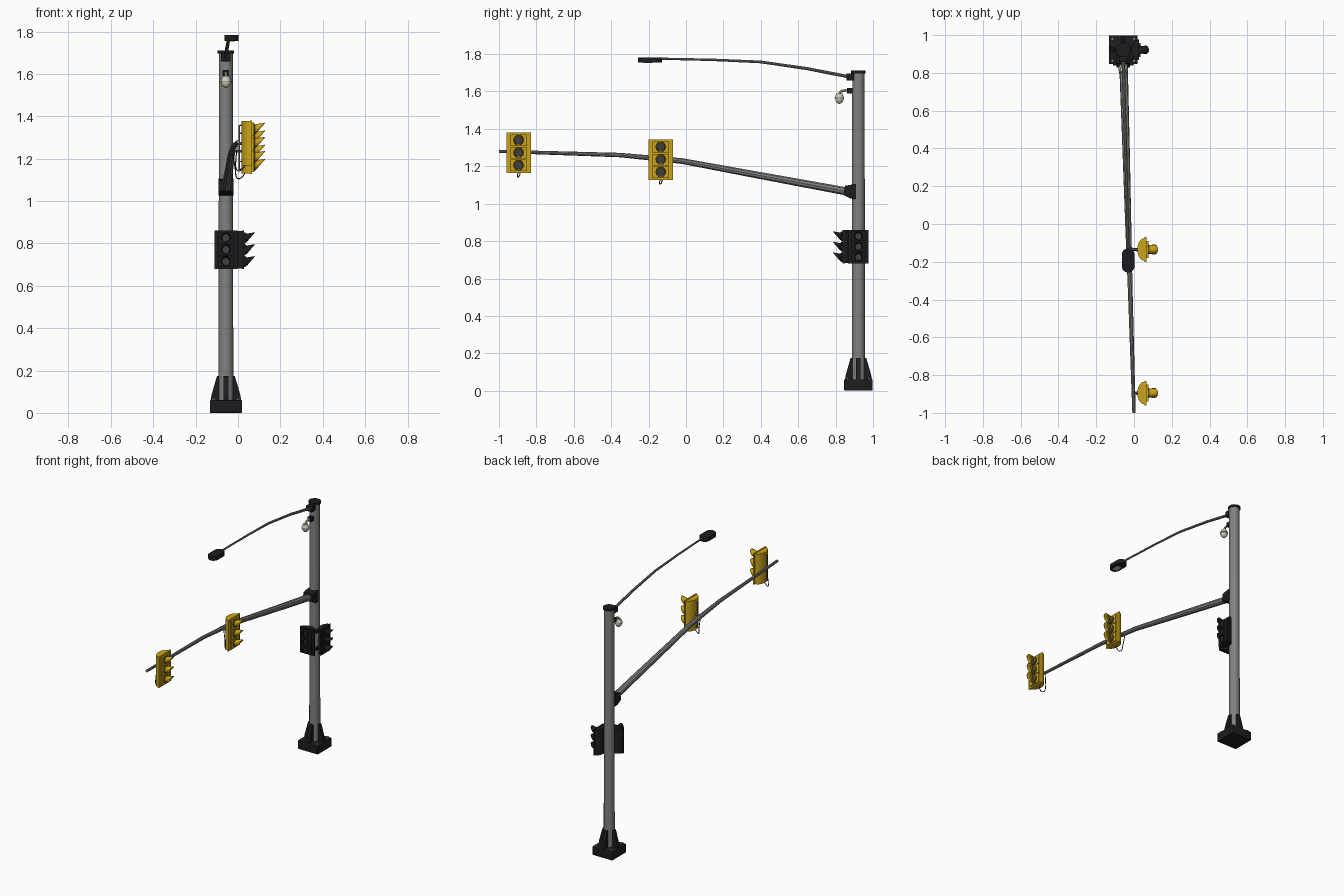
import bpy, bmesh
from math import pi, sin, cos, radians
from mathutils import Matrix, Vector

cube = bpy.data.objects.get("Cube")
if cube:
    bpy.data.objects.remove(cube, do_unlink=True)


def material(name, r, g, b):
    m = bpy.data.materials.new(name)
    m.use_nodes = True
    m.diffuse_color = (r, g, b, 1)
    m.node_tree.nodes["Principled BSDF"].inputs["Base Color"].default_value = (r, g, b, 1)
    return m


STEEL = material("steel", .22, .22, .22)
BLACK = material("black_paint", .012, .012, .013)
YELLOW = material("yellow_paint", .6, .37, .01)
LENS = material("dark_lens", .05, .05, .055)
CREAM = material("cream", .6, .58, .46)
PX, PY = -.057, .922   # pole axis


def finish(name, bm, mat, frame=Matrix()):
    bmesh.ops.recalc_face_normals(bm, faces=bm.faces[:])
    me = bpy.data.meshes.new(name)
    bm.to_mesh(me)
    bm.free()
    me.materials.append(mat)
    ob = bpy.data.objects.new(name, me)
    bpy.context.collection.objects.link(ob)
    ob.matrix_world = frame
    smooth(ob)
    return ob


def smooth(ob):
    bpy.ops.object.select_all(action='DESELECT')
    ob.select_set(True)
    bpy.context.view_layer.objects.active = ob
    bpy.ops.object.shade_smooth_by_angle(angle=radians(35))


def add_box(bm, center, size):
    bmesh.ops.create_cube(bm, size=1, matrix=Matrix.Translation(center) @ Matrix.Diagonal((*size, 1)))


def add_cylinder(bm, center, r1, r2, depth, axis='Z', segments=24):
    turn = Matrix.Rotation(pi / 2, 4, 'Y') if axis == 'X' else Matrix()
    bmesh.ops.create_cone(bm, cap_ends=True, segments=segments, radius1=r1, radius2=r2,
                          depth=depth, matrix=Matrix.Translation(center) @ turn)


def add_prism(bm, points, offset):
    face = bm.faces.new([bm.verts.new(p) for p in points])
    top = bmesh.ops.extrude_face_region(bm, geom=[face])["geom"]
    bmesh.ops.translate(bm, vec=offset, verts=[v for v in top if isinstance(v, bmesh.types.BMVert)])


def box(name, center, size, mat, bevel=0):
    bm = bmesh.new()
    add_box(bm, center, size)
    if bevel:
        bmesh.ops.bevel(bm, geom=bm.edges[:], offset=bevel, segments=2, affect='EDGES', profile=.5)
    return finish(name, bm, mat)


def cylinder(name, center, r1, r2, depth, mat):
    bm = bmesh.new()
    add_cylinder(bm, center, r1, r2, depth)
    return finish(name, bm, mat)


def tube(name, points, r1, r2, mat, kind='POLY', frame=Matrix()):
    cu = bpy.data.curves.new(name, 'CURVE')
    cu.dimensions = '3D'
    cu.bevel_depth, cu.bevel_resolution, cu.use_fill_caps = 1, 3, True
    sp = cu.splines.new(kind)
    sp.points.add(len(points) - 1)
    for i, (pt, p) in enumerate(zip(sp.points, points)):
        pt.co = (*p, 1)
        pt.radius = r1 + (r2 - r1) * i / (len(points) - 1)
    if kind == 'NURBS':
        sp.order_u, sp.use_endpoint_u, sp.resolution_u = 3, True, 5
    cu.materials.append(mat)
    ob = bpy.data.objects.new(name, cu)
    bpy.context.collection.objects.link(ob)
    ob.matrix_world = frame
    bpy.ops.object.select_all(action='DESELECT')
    ob.select_set(True)
    bpy.context.view_layer.objects.active = ob
    bpy.ops.object.convert(target='MESH')
    smooth(bpy.context.object)


def signal_head(name, location, turn, scale, mat):
    """Three-lens head facing local +x, origin at the front of its shell."""
    frame = Matrix.Translation(location) @ Matrix.Rotation(turn, 4, 'Z') @ Matrix.Scale(scale, 4)
    # Half-round shell with a thin front flange
    bm = bmesh.new()
    arc = [(-.004 - .04 * sin(pi * i / 14), -.06 * cos(pi * i / 14), -.105) for i in range(15)]
    add_prism(bm, arc, (0, 0, .21))
    add_box(bm, (0, 0, 0), (.01, .13, .215))
    finish(name + "_housing", bm, mat, frame)
    doors, hoods, lenses = bmesh.new(), bmesh.new(), bmesh.new()
    n = 24
    for z in (-.067, 0, .067):
        add_box(doors, (.009, 0, z), (.012, .088, .062))
        add_cylinder(lenses, (.016, 0, z), .027, .025, .006, 'X')
        # Flared hood with a slanted mouth
        rings = []
        for end in (0, 1):
            ring = []
            for k in range(n):
                a = 2 * pi * k / n
                r = .022 + .005 * end
                x = .013 + end * (.032 + .022 * sin(a))
                ring.append(hoods.verts.new((x, r * cos(a), z + r * sin(a) + .004 * end)))
            rings.append(ring)
        for k in range(n):
            j = (k + 1) % n
            hoods.faces.new((rings[0][k], rings[0][j], rings[1][j], rings[1][k]))
    finish(name + "_doors", doors, mat, frame)
    finish(name + "_lenses", lenses, LENS, frame)
    hood = finish(name + "_hoods", hoods, mat, frame)
    shell = hood.modifiers.new("thickness", 'SOLIDIFY')
    shell.thickness = .002


# Base block, anchor bolts and gusset fins
box("base_block", (PX, PY, .03), (.152, .152, .06), BLACK, .003)
bolts, fins = bmesh.new(), bmesh.new()
for sx in (-1, 1):
    for sy in (-1, 1):
        add_cylinder(bolts, (PX + sx * .058, PY + sy * .058, .064), .009, .009, .012, segments=6)
for k in range(4):
    bm = bmesh.new()
    add_prism(bm, [(.03, -.012, .06), (.072, -.012, .06), (.068, -.012, .085),
                   (.042, -.012, .175), (.03, -.012, .175)], (0, .024, 0))
    finish("base_fin_%d" % (k + 1), bm, BLACK,
           Matrix.Translation((PX, PY, 0)) @ Matrix.Rotation(k * pi / 2, 4, 'Z'))
fins.free()
finish("anchor_bolts", bolts, STEEL)

# Pole and cap
cylinder("pole", (PX, PY, .88), .035, .033, 1.64, STEEL)
cylinder("pole_cap", (PX, PY, 1.704), .039, .039, .014, BLACK)

# Mast arm and its tapered clamp
tube("mast_arm", [(PX, .89, 1.06), (-.042, .4, 1.15), (-.03, -.02, 1.228),
                  (-.02, -.35, 1.26), (0, -1, 1.28)], .023, .009, STEEL)
bm = bmesh.new()
add_prism(bm, [(PX - .036, .91, 1.025), (PX - .036, .882, 1.027), (PX - .036, .842, 1.047),
               (PX - .036, .85, 1.096), (PX - .036, .91, 1.106)], (.072, 0, 0))
finish("mast_clamp", bm, BLACK)

# Overhead signal heads with hanger and cable
for label, y, z, arm_x in (("outer", -.895, 1.272, -.003), ("inner", -.135, 1.235, -.026)):
    signal_head(label + "_signal", (.061, y, z), 0, 1, YELLOW)
    tube(label + "_hanger", [(.03, y, z + .085), (.006, y, z + .085), (.006, y, z - .085),
                             (.03, y, z - .085)], .004, .004, STEEL)
    tube(label + "_hanger_stub", [(arm_x, y, z), (.025, y, z)], .007, .007, STEEL)
    tube(label + "_cable", [(arm_x, y + .015, z - .01), (-.012, y + .012, z - .08), (-.01, y + .005, z - .13),
                            (.018, y - .012, z - .13), (.035, y, z - .1)], .0025, .0025, BLACK, 'NURBS')

# Pole-mounted signal heads
signal_head("side_signal", (.023, PY, .77), 0, .84, BLACK)
signal_head("front_signal", (PX, .842, .77), -pi / 2, .84, BLACK)
for dz in (-.06, .06):
    box("signal_bracket", (PX + .02, PY - .02, .77 + dz), (.06, .06, .014), BLACK)

# Street lamp arm, clamp and lamp head
tube("lamp_arm", [(PX, .89, 1.675), (-.052, .65, 1.722), (-.045, .4, 1.758),
                  (-.038, .15, 1.769), (-.03, -.16, 1.776)], .0095, .006, STEEL)
box("lamp_clamp", (PX, .878, 1.678), (.045, .04, .038), BLACK, .003)
bm = bmesh.new()
outline = []
for k in range(20):
    a = 2 * pi * (k + .5) / 20
    outline.append((-.031 + .034 * cos(a), -.193 + .034 * sin(a) + (.03 if sin(a) > 0 else -.03), 1.755))
add_prism(bm, outline, (0, 0, .028))
finish("lamp_head", bm, BLACK)
box("lamp_lens", (-.031, -.205, 1.754), (.034, .05, .004), CREAM)

# Dome camera on a bent bracket
box("camera_mount", (PX, .876, 1.604), (.03, .03, .03), BLACK, .002)
tube("camera_bracket", [(PX, .87, 1.604), (PX, .82, 1.612), (PX, .82, 1.58)],
     .007, .007, CREAM, 'NURBS')
cylinder("camera_hood", (PX, .82, 1.578), .025, .016, .024, CREAM)
cylinder("camera_ring", (PX, .82, 1.565), .026, .026, .004, STEEL)
bm = bmesh.new()
bmesh.ops.create_uvsphere(bm, u_segments=24, v_segments=12, radius=1,
                          matrix=Matrix.Translation((PX, .82, 1.561)) @ Matrix.Diagonal((.022, .022, .027, 1)))
finish("camera_dome", bm, CREAM)
